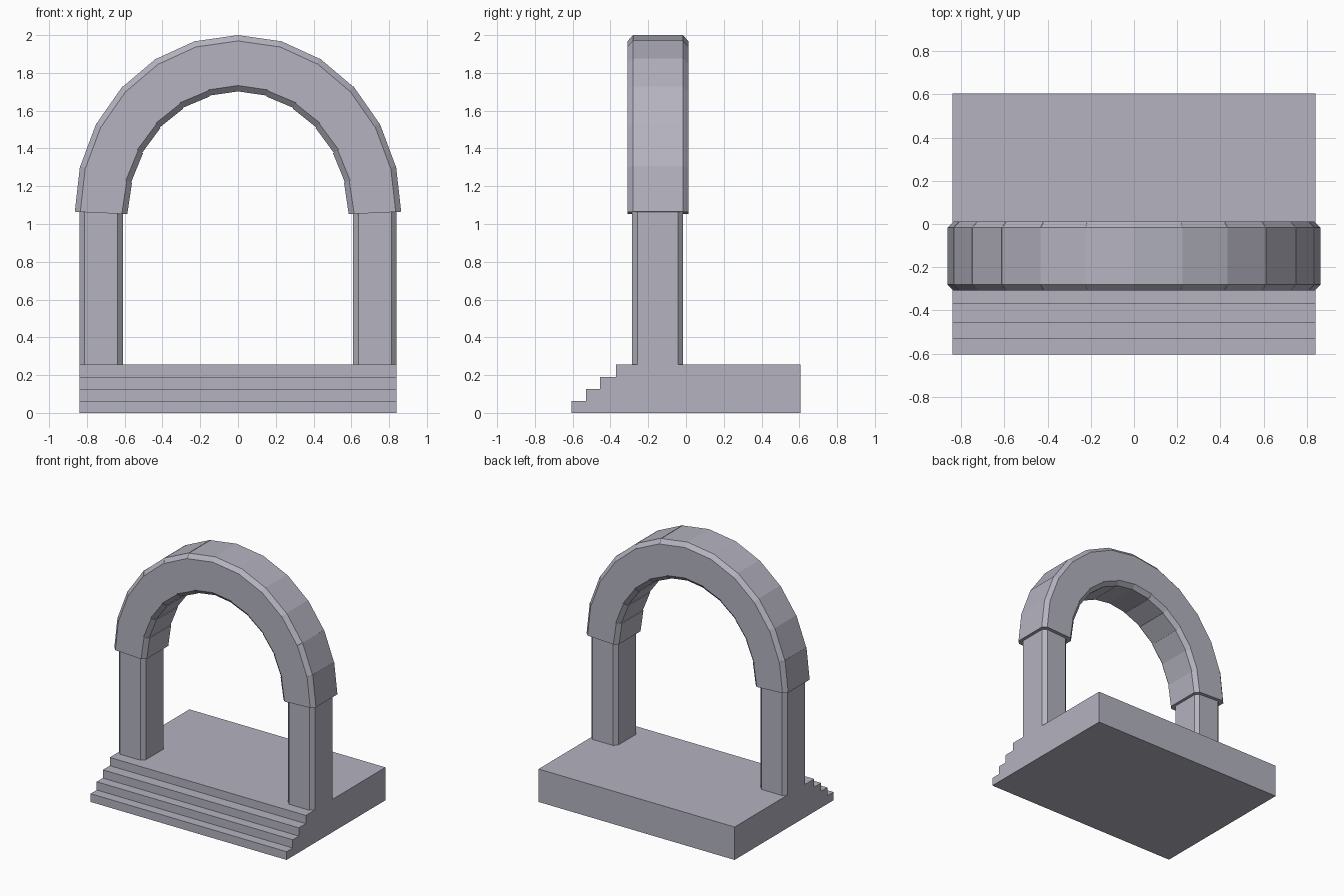
import bpy, bmesh
from math import sin, cos, radians

if "Cube" in bpy.data.objects:
    bpy.data.objects.remove(bpy.data.objects["Cube"])

stone = bpy.data.materials.new("grey_stone")
stone.diffuse_color = (0.456, 0.450, 0.525, 1)
stone.use_nodes = True
stone.node_tree.nodes["Principled BSDF"].inputs["Base Color"].default_value = stone.diffuse_color


def make_object(name, bm, mirror=False):
    bmesh.ops.recalc_face_normals(bm, faces=bm.faces)
    mesh = bpy.data.meshes.new(name)
    bm.to_mesh(mesh)
    bm.free()
    mesh.materials.append(stone)
    ob = bpy.data.objects.new(name, mesh)
    bpy.context.collection.objects.link(ob)
    if mirror:
        mod = ob.modifiers.new("Mirror", 'MIRROR')
        mod.use_axis[0] = True
        mod.use_mirror_merge = False
    return ob


def loft(bm, ring_a, ring_b):
    """Closed solid between two rings of points."""
    a = [bm.verts.new(p) for p in ring_a]
    b = [bm.verts.new(p) for p in ring_b]
    bm.faces.new(a)
    bm.faces.new(b)
    n = len(a)
    for i in range(n):
        bm.faces.new((a[i], a[(i + 1) % n], b[(i + 1) % n], b[i]))


def chamfered(u0, u1, v0, v1, c):
    """Rectangle with cut corners, as (u, v) points."""
    return [(u0 + c, v0), (u1 - c, v0), (u1, v0 + c), (u1, v1 - c),
            (u1 - c, v1), (u0 + c, v1), (u0, v1 - c), (u0, v0 + c)]


# Platform with front steps: side profile extruded across x
profile = [(0.605, 0), (0.605, 0.255)]
step_y = [-0.37, -0.455, -0.53, -0.605]
for i, y in enumerate(step_y):
    top = 0.255 * (4 - i) / 4
    profile += [(y, top), (y, top - 0.255 / 4)]
bm = bmesh.new()
loft(bm, [(-0.84, y, z) for y, z in profile], [(0.84, y, z) for y, z in profile])
make_object("stepped_platform", bm)

# Pillars with chamfered corners
bm = bmesh.new()
section = chamfered(0.61, 0.84, -0.285, -0.015, 0.028)
loft(bm, [(x, y, 0.25) for x, y in section], [(x, y, 1.08) for x, y in section])
make_object("pillar", bm, mirror=True)


# Arch stones: wedge blocks on an ellipse, each flaring slightly at its upper end
def arch_ring(deg, grow):
    t = radians(deg)
    pts = []
    for r, y in chamfered(-grow, 0.278 + grow * 0.4, -0.309, 0.012, 0.029):
        k = r / 0.278
        rx, rz = 0.586 + r, 0.65 + 0.285 * k
        pts.append((rx * cos(t), y, 1.052 + 0.013 * k + rz * sin(t)))
    return pts


bm = bmesh.new()
for i in range(6):
    loft(bm, arch_ring(i * 15, 0), arch_ring((i + 1) * 15, 0.005 if i < 5 else 0))
make_object("arch_stones", bm, mirror=True)
